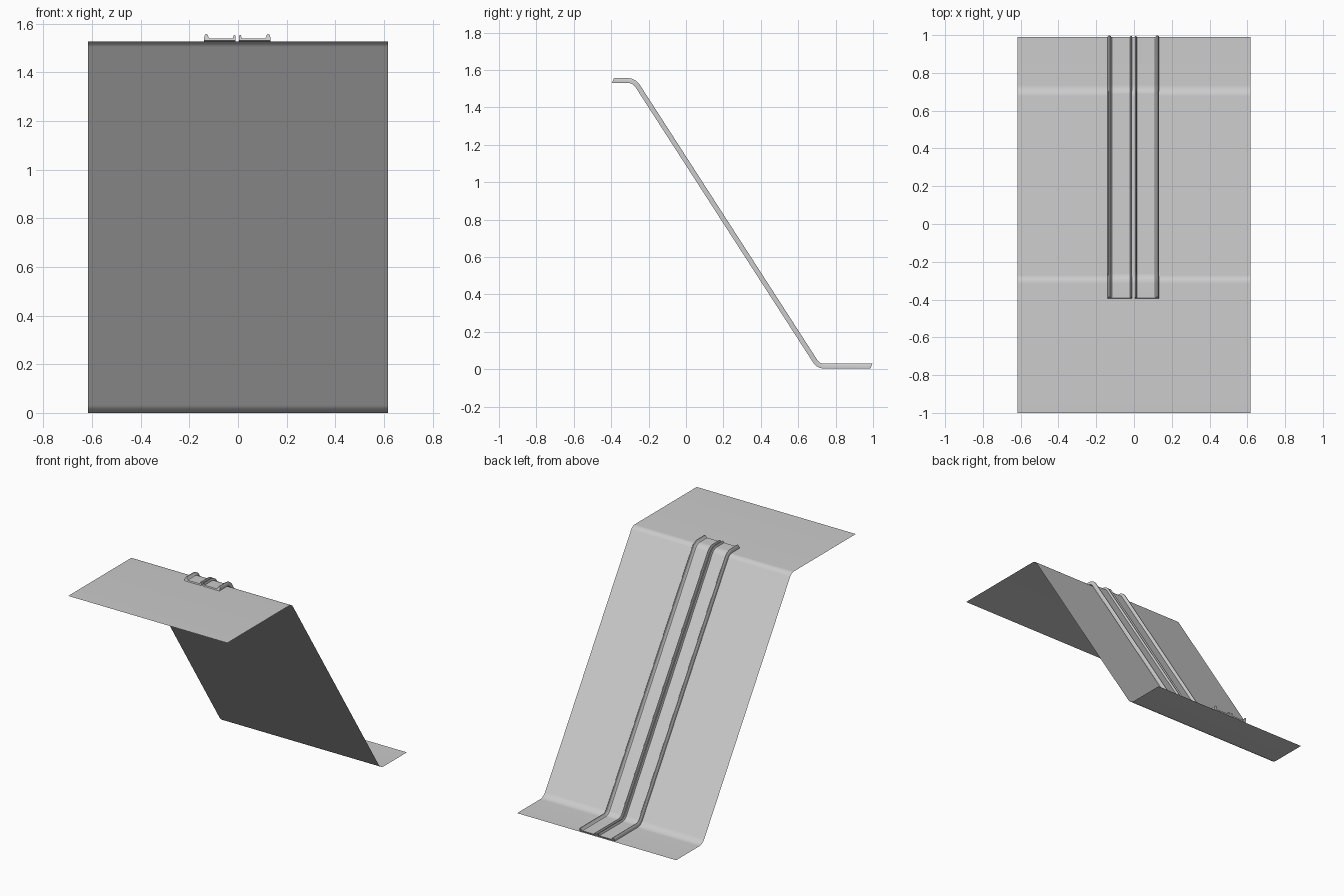
import bpy, bmesh, math
from mathutils import Vector

if "Cube" in bpy.data.objects:
    bpy.data.objects.remove(bpy.data.objects["Cube"])

TOP, SLOPE = 1.527, 1.55


def fillet_path(pts, radii, segs):
    """Side path (y, z) with rounded corners; returns (point, normal) pairs."""
    out = []
    normal = lambda d: Vector((-d.y, d.x))
    dirs = [(b - a).normalized() for a, b in zip(pts, pts[1:])]
    out.append((pts[0], normal(dirs[0])))
    for i, r in enumerate(radii):
        a, b, c = dirs[i], dirs[i + 1], pts[i + 1]
        ang = a.angle(b)
        turn = 1 if a.x * b.y - a.y * b.x > 0 else -1
        start = c - a * (r * math.tan(ang / 2))
        centre = start + normal(a) * (r * turn)
        a0 = math.atan2(a.y, a.x)
        for k in range(segs + 1):
            t = a0 + turn * ang * k / segs
            n = Vector((-math.sin(t), math.cos(t)))
            out.append((centre - n * (r * turn), n))
    out.append((pts[-1], normal(dirs[-1])))
    return out


def sweep(name, section, y0, y1, closed, shear=0.0):
    """Sweep a section of (x, height) along the drop path."""
    corners = [Vector(p) for p in
               ((y0, TOP), (-0.287, TOP), (-0.287 + TOP / SLOPE, 0), (y1, 0))]
    path = fillet_path(corners, (0.05, 0.07), 8)
    bm = bmesh.new()
    rings = []
    for i, (p, n) in enumerate(path):
        end = i in (0, len(path) - 1)
        ring = []
        for x, h in section:
            q = p + n * h
            ring.append(bm.verts.new((x, q.x + (h * shear if end else 0), q.y)))
        rings.append(ring)
    m = len(section)
    for r, s in zip(rings, rings[1:]):
        for j in range(m if closed else m - 1):
            k = (j + 1) % m
            bm.faces.new((r[j], r[k], s[k], s[j]))
    if closed:
        bm.faces.new(rings[0])
        bm.faces.new(rings[-1][::-1])
    bmesh.ops.recalc_face_normals(bm, faces=bm.faces)
    if not closed and sum(f.normal.z for f in bm.faces) < 0:
        bmesh.ops.reverse_faces(bm, faces=bm.faces)
    me = bpy.data.meshes.new(name)
    bm.to_mesh(me)
    bm.free()
    ob = bpy.data.objects.new(name, me)
    bpy.context.collection.objects.link(ob)
    bpy.ops.object.select_all(action='DESELECT')
    ob.select_set(True)
    bpy.context.view_layer.objects.active = ob
    bpy.ops.object.shade_smooth_by_angle(angle=math.radians(35))
    return ob


# Thin ground sheet: upper ledge, steep slope, lower ledge
sweep("ground_sheet", [(-0.617, 0), (0.617, 0)], -1.0, 0.99, False)

# Channel section: floor, thin inner lip, thick rounded outer lip
LANE = [(0.007, 0.004), (0.007, 0.023), (0.009, 0.026), (0.014, 0.026),
        (0.016, 0.023), (0.018, 0.012), (0.113, 0.012), (0.118, 0.016),
        (0.121, 0.026), (0.124, 0.030), (0.130, 0.030), (0.134, 0.025),
        (0.136, 0.016), (0.136, 0.004)]

# Two mirrored slide lanes
for side, label in ((-1, "left"), (1, "right")):
    sweep(label + "_slide_lane", [(side * x - 0.003, h) for x, h in LANE],
          -0.397, 0.985, True, shear=0.4)
